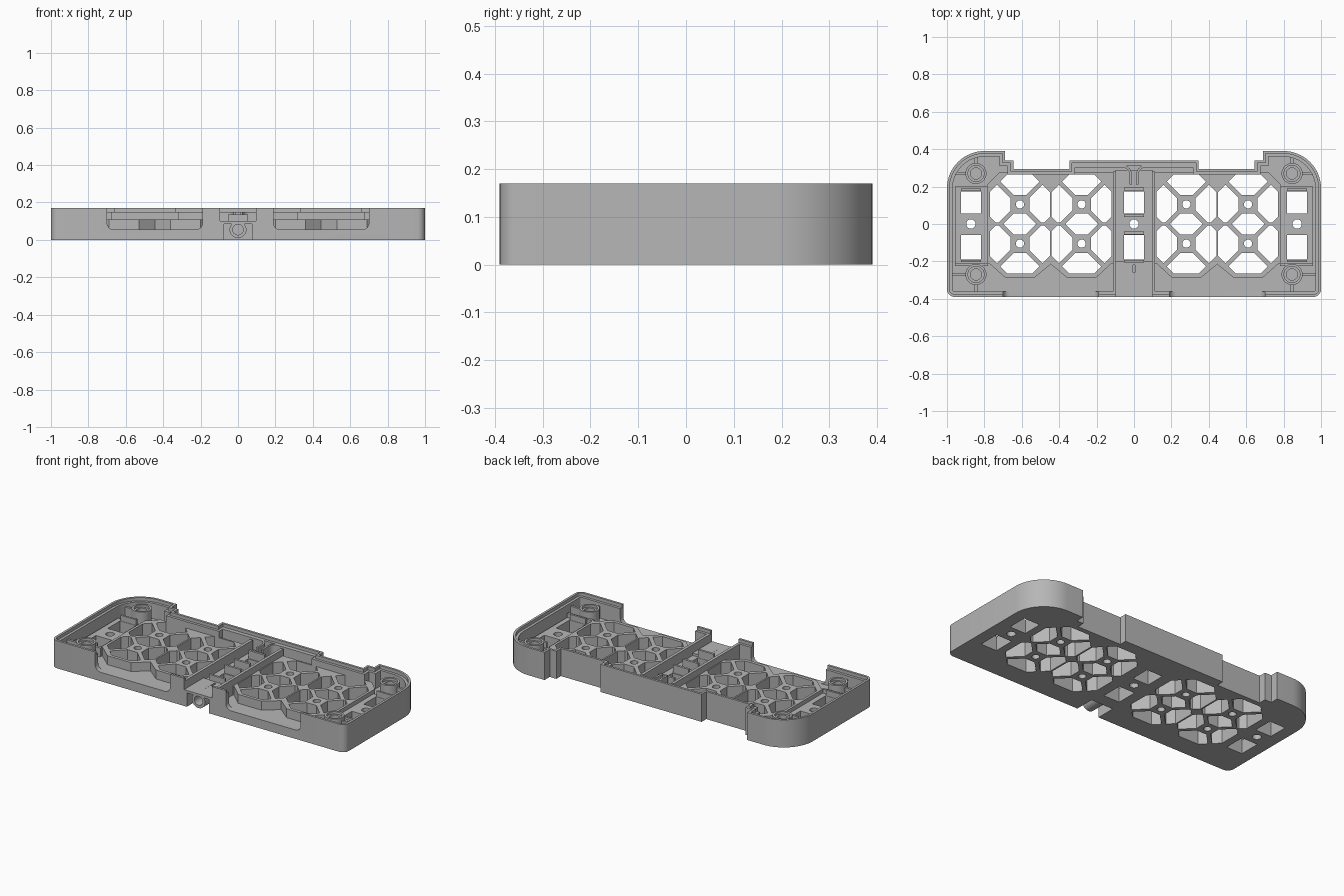
import bpy, bmesh, math
from mathutils import Matrix, Vector

if "Cube" in bpy.data.objects:
    bpy.data.objects.remove(bpy.data.objects["Cube"], do_unlink=True)

grey = bpy.data.materials.new("light grey plastic")
grey.use_nodes = True
COLOUR = (0.47, 0.47, 0.47, 1)
grey.diffuse_color = COLOUR
grey.node_tree.nodes["Principled BSDF"].inputs["Base Color"].default_value = COLOUR

TOP, FLOOR, DECK = 0.17, 0.055, 0.11


def prisms(name, outlines, z0, z1):
    """Extrude closed 2D outlines from z0 to z1 as one object."""
    bm = bmesh.new()
    for pts in outlines:
        face = bm.faces.new([bm.verts.new((x, y, z0)) for x, y in pts])
        ext = bmesh.ops.extrude_face_region(bm, geom=[face])["geom"]
        bmesh.ops.translate(bm, vec=(0, 0, z1 - z0),
                            verts=[v for v in ext if isinstance(v, bmesh.types.BMVert)])
    bmesh.ops.recalc_face_normals(bm, faces=bm.faces)
    mesh = bpy.data.meshes.new(name)
    bm.to_mesh(mesh)
    bm.free()
    mesh.materials.append(grey)
    obj = bpy.data.objects.new(name, mesh)
    bpy.context.collection.objects.link(obj)
    return obj


def rect(x0, x1, y0, y1):
    return [(x0, y0), (x1, y0), (x1, y1), (x0, y1)]


def arc(cx, cy, r, a0, a1, n):
    angles = [math.radians(a0 + (a1 - a0) * i / n) for i in range(n + 1)]
    return [(cx + r * math.cos(a), cy + r * math.sin(a)) for a in angles]


def disc(cx, cy, r, n=32):
    return arc(cx, cy, r, 0, 360, n)[:-1]


def flip(pts):
    return [(-x, y) for x, y in pts]


def both(outlines):
    return outlines + [flip(o) for o in outlines]


def cut(obj, *cutters):
    """Subtract cutters and bake the result."""
    for c in cutters:
        c.hide_render = True
        mod = obj.modifiers.new("cut", "BOOLEAN")
        mod.operation, mod.solver, mod.object = "DIFFERENCE", "EXACT", c
    deps = bpy.context.evaluated_depsgraph_get()
    deps.update()
    mesh = bpy.data.meshes.new_from_object(obj.evaluated_get(deps))
    obj.modifiers.clear()
    obj.data = mesh


def outline(d):
    """Case outline moved inwards by d."""
    half = [(0.345 - d, 0.34 - d), (0.345 - d, 0.295 - d), (0.645 + d, 0.295 - d),
            (0.645 + d, 0.34 - d), (0.69 + d, 0.34 - d), (0.69 + d, 0.39 - d)]
    half += arc(0.8, 0.19, 0.2 - d, 90, 0, 16)
    half += arc(0.96, -0.35, 0.04 - d, 0, -90, 5)
    return half + flip(half)[::-1]


# Lattice openings: hexagonal petals round a screw plate in each octagon
A, S, K, CY = 0.16, 0.05, 0.017, 0.105
E = A * math.sqrt(2)
M = CY - 0.008
CORNER = ((E - K) / 2, (E + K) / 2)


def petals():
    result = []
    for cx in (0.28, 0.61):
        result.append([(cx - S + K, CY - S), (cx + S - K, CY - S), (cx + CY - K, 0),
                       (cx + S - K, S - CY), (cx - S + K, S - CY), (cx - CY + K, 0)])
        end = [(S - K, S), CORNER, (E - A, A)]
        end += flip(end)[::-1]
        side = [(S, S - K), (CORNER[1], CORNER[0]), (A, E - A), (A, A - E),
                (E - M, -M), (M + K, -M), (S, K - S)]
        for sy in (1, -1):
            for shape in (end, side, flip(side)):
                result.append([(cx + x, sy * (CY + y)) for x, y in shape])
            result.append(disc(cx, sy * CY, 0.022, 20))
    return result


slots = [rect(c - 0.054, c + 0.054, y0, y1) for c in (-0.872, 0, 0.872)
         for y0, y1 in ((0.055, 0.175), (-0.19, -0.06))]
holes = [disc(c, 0, 0.025, 24) for c in (-0.872, 0, 0.872)]
through = prisms("through_cutter", both(petals()) + slots + holes, -0.1, 0.4)

# Front finger openings with rounded lower corners
opening = arc(0.225, FLOOR + 0.035, 0.035, 180, 270, 6) + arc(0.665, FLOOR + 0.035, 0.035, 270, 360, 6)
opening += [(0.70, 0.3), (0.19, 0.3)]
windows = prisms("window_cutter", both([opening]), 0.35, 0.45)
windows.data.transform(Matrix.Rotation(math.pi / 2, 4, "X"))

# Case shell: floor, outer wall and stepped rim
case = prisms("case_shell", [outline(0)], 0, TOP)
groove = prisms("groove_cutter", [rect(-0.075, 0.075, -0.5, -0.27)], -0.1, 0.085)
cavity = prisms("cavity_cutter", [outline(0.03)], FLOOR, 0.4)
rim = prisms("rim_cutter", [outline(0.014)], 0.15, 0.4)
gap = prisms("gap_cutter", [rect(-0.095, 0.095, -0.5, -0.33)], 0.10, 0.4)
cut(case, cavity, rim, gap, windows, groove, through)

# Raised lattice deck with a zigzag front edge
zigzag = [(0.1, -0.21), (0.12, -0.21), (0.2, -0.285), (0.36, -0.285), (0.445, -0.215),
          (0.53, -0.285), (0.69, -0.285), (0.775, -0.21), (0.785, -0.21),
          (0.785, 0.21), (0.72, 0.275), (0.1, 0.275)]
deck = prisms("lattice_deck", both([zigzag]), 0.01, DECK)
cut(deck, through)

# Lower side decks and centre channel
sides = prisms("side_deck", both([rect(0.78, 0.957, -0.21, 0.2)]), 0.01, 0.085)
channel = prisms("channel_floor", [rect(-0.1, 0.1, -0.205, 0.29)], 0.01, 0.085)
for obj in (sides, channel):
    cut(obj, through)
pad = prisms("front_pad", [rect(-0.1, 0.1, -0.385, -0.2)], 0.03, 0.10)
slit = prisms("slit_cutter", [rect(-0.006, 0.006, -0.32, -0.22)], 0.09, 0.2)
cut(pad, groove, slit)

# Channel walls, cross ribs and slot frames
walls = prisms("channel_wall", both([rect(0.095, 0.113, -0.375, 0.28)]), 0.03, 0.15)
ribs = prisms("channel_rib", [rect(-0.054, 0.054, y, y + 0.014) for y in (0.18, 0.037, -0.055, -0.206)],
              0.05, 0.135)
side_ribs = prisms("side_rib", both([rect(0.818, 0.926, y, y + 0.012) for y in (0.177, -0.204)]),
                   0.05, 0.12)

# Low fences beside the front floor
fences = prisms("front_fence", both([rect(0.78, 0.957, -0.225, -0.21)]), 0.03, 0.11)

# Rear cable guides with a rounded turn
guide = [(0.012, 0.21), (0.024, 0.21)] + arc(0.06, 0.265, 0.036, 180, 90, 6)
guide += [(0.32, 0.301), (0.32, 0.313)] + arc(0.06, 0.265, 0.048, 90, 180, 6)
guide = [p for p in guide if p != (0.012, 0.265)]
guides = prisms("cable_guide", both([guide]), 0.05, 0.15)

# Corner screw bosses with recessed double rims
for depth, r, h in (("back", 0.27, 0.15), ("front", -0.27, 0.15)):
    boss = prisms(depth + "_screw_boss", both([disc(0.845, r, 0.056)]), 0.02, h)
    wide = prisms("boss_wide_cutter", both([disc(0.845, r, 0.043)]), 0.135, 0.3)
    deep = prisms("boss_deep_cutter", both([disc(0.845, r, 0.030)]), 0.07, 0.3)
    cut(boss, wide, deep)
    webs = prisms(depth + "_boss_web",
                  both([rect(0.895, 0.975, r - 0.007, r + 0.007),
                        rect(0.838, 0.852, *sorted((math.copysign(0.32, r), math.copysign(0.365, r))))]),
                  0.03, 0.13)

# Hinge tube under the front pad
tube = prisms("hinge_tube", [disc(0, 0.055, 0.045)], 0.26, 0.385)
bore = prisms("bore_cutter", [disc(0, 0.055, 0.028)], 0.30, 0.5)
for obj in (tube, bore):
    obj.data.transform(Matrix.Rotation(math.pi / 2, 4, "X"))
cut(tube, bore)

# Remove helpers and shade curved sides smoothly
for obj in list(bpy.data.objects):
    if "_cutter" in obj.name:
        bpy.data.objects.remove(obj, do_unlink=True)
bpy.ops.object.select_all(action="DESELECT")
for obj in bpy.context.collection.objects:
    if obj.type == "MESH":
        obj.select_set(True)
        bpy.context.view_layer.objects.active = obj
bpy.ops.object.shade_smooth_by_angle(angle=math.radians(30))
